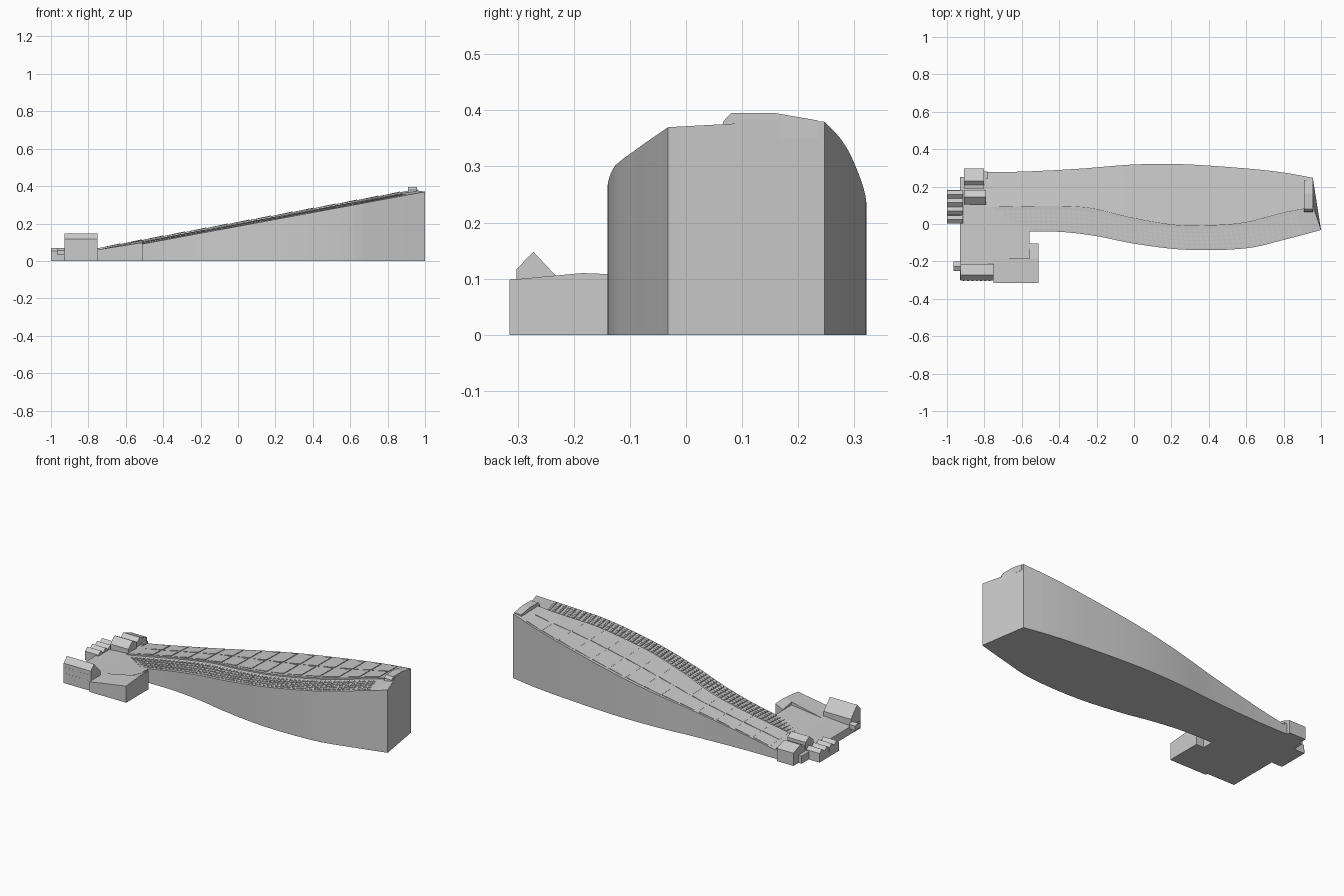
import bpy, bmesh

if "Cube" in bpy.data.objects:
    bpy.data.objects.remove(bpy.data.objects["Cube"])


def make(name, verts, faces):
    me = bpy.data.meshes.new(name)
    me.from_pydata(verts, [], faces)
    bm = bmesh.new()
    bm.from_mesh(me)
    bmesh.ops.recalc_face_normals(bm, faces=bm.faces)
    bm.to_mesh(me)
    bm.free()
    ob = bpy.data.objects.new(name, me)
    bpy.context.collection.objects.link(ob)
    return ob


HEX = [(0, 1, 2, 3), (4, 5, 6, 7), (0, 1, 5, 4), (1, 2, 6, 5), (2, 3, 7, 6), (3, 0, 4, 7)]


def add_prism(vs, fs, base, top):
    n = len(vs)
    vs += base + top
    fs += [tuple(i + n for i in f) for f in HEX]


def block(name, x0, x1, y0, y1, za, zb, zc=None, zd=None, bottom=0.0):
    # top corner heights: front-left, front-right, back-right, back-left
    zc = zb if zc is None else zc
    zd = za if zd is None else zd
    xy = [(x0, y0), (x1, y0), (x1, y1), (x0, y1)]
    vs, fs = [], []
    add_prism(vs, fs, [(x, y, bottom) for x, y in xy],
              [(x, y, z) for (x, y), z in zip(xy, (za, zb, zc, zd))])
    return make(name, vs, fs)


def house(name, x0, x1, profile):
    # (y, z) cross-section run along x
    n = len(profile)
    vs = [(x, y, z) for x in (x0, x1) for y, z in profile]
    fs = [tuple(range(n)), tuple(range(n, 2 * n))]
    fs += [(i, (i + 1) % n, (i + 1) % n + n, i + n) for i in range(n)]
    return make(name, vs, fs)


def curve(pts, x):
    # smooth interpolation through plan-view points
    for i in range(len(pts) - 1):
        if x <= pts[i + 1][0] or i == len(pts) - 2:
            break

    def slope(k):
        a, b = pts[max(k - 1, 0)], pts[min(k + 1, len(pts) - 1)]
        return (b[1] - a[1]) / (b[0] - a[0])
    (xa, ya), (xb, yb) = pts[i], pts[i + 1]
    d = xb - xa
    t = min(max((x - xa) / d, 0), 1)
    return ((2*t**3 - 3*t**2 + 1) * ya + (t**3 - 2*t**2 + t) * d * slope(i)
            + (3*t**2 - 2*t**3) * yb + (t**3 - t**2) * d * slope(i + 1))


FRONT = [(-.79, -.04), (-.56, -.04), (-.38, -.043), (-.2, -.065), (0, -.105), (.28, -.138),
         (.6, -.13), (.8, -.085), (1.0, -.032)]
MID = [(-.79, .09), (-.28, .09), (0, .03), (.2, -.004), (.32, -.01), (.58, .005), (.8, .06), (.96, .09)]
BACK = [(-.79, .278), (-.6, .28), (-.3, .295), (0, .318), (.25, .32), (.6, .297), (.8, .275), (.956, .247)]


def rail(pts, t):
    x = -.79 + t * (pts[-1][0] + .79)
    return x, curve(pts, x)


def front_pt(t):
    x, y = rail(FRONT, t)
    return x, y, .185 + .185 * x


def mid_pt(t, high=True):
    x, y = rail(MID, t)
    return x, y, (.207 if high else .199) + .185 * x


def back_pt(t):
    x, y = rail(BACK, t)
    return x, y, .199 + .189 * x


def mix(a, b, s, dz=0.0):
    return (a[0] + (b[0]-a[0])*s, a[1] + (b[1]-a[1])*s, a[2] + (b[2]-a[2])*s + dz)


# Hill body lofted along its length
N = 48
vs, fs = [], []
for i in range(N + 1):
    t = i / N
    f, m, b = front_pt(t), mid_pt(t), back_pt(t)
    vs += [(f[0], f[1], 0), f, mid_pt(t, False), m, b, (b[0], b[1], 0)]
for i in range(N):
    for k in range(6):
        a, c = i * 6 + k, i * 6 + (k + 1) % 6
        fs.append((a, c, c + 6, a + 6))
fs += [tuple(range(6)), tuple(range(N * 6, N * 6 + 6))]
make("hill_body", vs, fs)

# Small level treads on the front bank
vs, fs = [], []
COLS, ROWS = 60, 5
for i in range(COLS):
    for r in range(ROWS):
        t0, t1 = .03 + .92 * i / COLS, .03 + .92 * (i + .7) / COLS
        s0, s1 = .1 + .8 * r / ROWS, .1 + .8 * (r + .7) / ROWS
        q = [mix(front_pt(t), mid_pt(t, False), s) for t, s in ((t0, s0), (t1, s0), (t1, s1), (t0, s1))]
        z = max(p[2] for p in q) + .0005
        add_prism(vs, fs, [(x, y, zz - .002) for x, y, zz in q], [(x, y, z) for x, y, _ in q])
make("bank_treads", vs, fs)

# Terrace slabs, two rows wide, on the upper slope
vs, fs = [], []
for i in range(14):
    for s0, s1 in ((.06, .49), (.53, .95)):
        t0, t1 = .03 + .92 * i / 14, .03 + .92 * (i + .95) / 14
        ts = ((t0, s0), (t1, s0), (t1, s1), (t0, s1))
        q = [mix(mid_pt(t), back_pt(t), s) for t, s in ts]
        lift = (.0005, .004, .004, .0005)
        add_prism(vs, fs, [(x, y, z - .003) for x, y, z in q],
                  [(p[0], p[1], p[2] + h) for p, h in zip(q, lift)])
make("terrace_slabs", vs, fs)

# Summit platform
house("summit_platform", .91, .958, [(.062, .35), (.066, .38), (.08, .395), (.16, .395), (.235, .382), (.235, .35)])

# Lower yard
block("yard_west", -.93, -.785, -.3, .25, .045, .055)
block("yard_middle", -.785, -.56, -.215, .09, .055, .082)
block("yard_front", -.75, -.51, -.315, -.185, .06, .098, .11, .06)
block("yard_east", -.56, -.51, -.185, -.105, .1, .11, .107, .085)

# Gabled houses
house("front_house", -.928, -.75, [(-.302, 0), (-.302, .117), (-.272, .148), (-.213, .085), (-.213, 0)])
house("middle_house", -.908, -.79, [(.105, 0), (.105, .08), (.145, .115), (.183, .095), (.183, 0)])
house("back_house", -.91, -.802, [(.19, 0), (.19, .08), (.208, .08), (.23, .1), (.298, .075), (.298, 0)])
block("back_house_wing", -.803, -.784, .24, .28, .06, .065)
house("front_house_annex", -.965, -.925, [(-.25, .032), (-.25, .055), (-.226, .068), (-.2, .06), (-.2, .032)])

# Row of small houses at the low end
for i in range(4):
    y = .002 + i * .045
    house(f"row_house_{i + 1}", -1.0, -.913,
          [(y, 0), (y, .052), (y + .022, .07), (y + .043, .052), (y + .046, 0)])

# Windows on the front house
for r in range(2):
    for c in range(7):
        x = -.915 + c * .023
        z = .045 + r * .035
        block(f"front_window_{r}_{c}", x, x + .01, -.3035, -.3, z + .014, z + .014, bottom=z)
